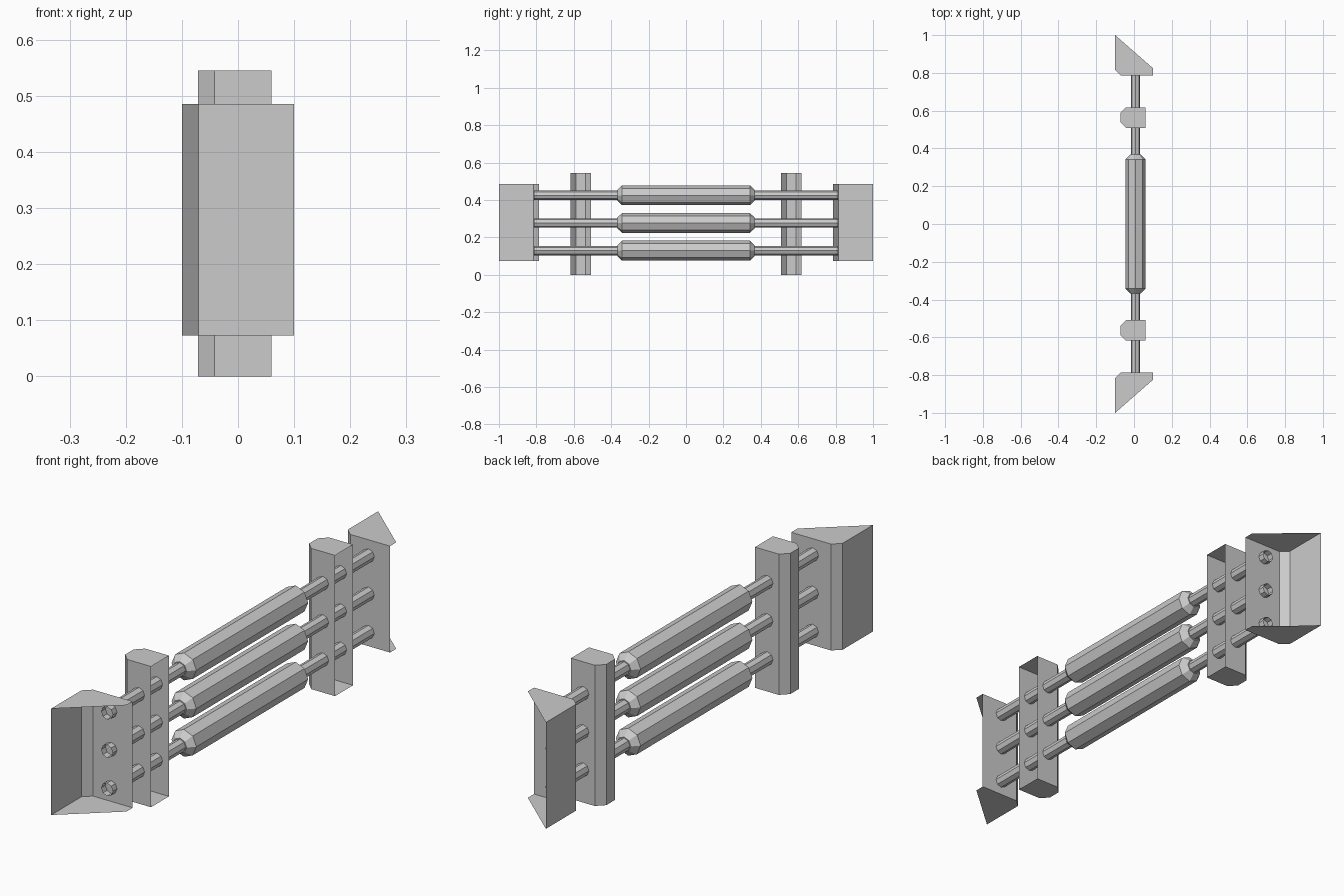
import bpy, bmesh
from math import cos, sin, tau

if "Cube" in bpy.data.objects:
    bpy.data.objects.remove(bpy.data.objects["Cube"])


def make_object(name, bm):
    mesh = bpy.data.meshes.new(name)
    bm.to_mesh(mesh)
    bm.free()
    obj = bpy.data.objects.new(name, mesh)
    bpy.context.collection.objects.link(obj)
    return obj


def open_prism(name, outline, z0, z1, open_sides):
    """Upright shell from a counter-clockwise outline, mirrored to both ends."""
    bm = bmesh.new()
    low = [bm.verts.new((x, y, z0)) for x, y in outline]
    high = [bm.verts.new((x, y, z1)) for x, y in outline]
    bm.faces.new(low[::-1])
    bm.faces.new(high)
    n = len(outline)
    for i in range(n):
        if i not in open_sides:
            j = (i + 1) % n
            bm.faces.new((low[i], low[j], high[j], high[i]))
    obj = make_object(name, bm)
    mirror = obj.modifiers.new("both_ends", 'MIRROR')
    mirror.use_axis = (False, True, False)
    mirror.use_mirror_merge = False
    return obj


def turned_bar(name, x, z, profile, sides=8):
    """Open-ended faceted bar along y from (y, radius) stations."""
    bm = bmesh.new()
    rings = [[bm.verts.new((x + r * cos(tau * i / sides), y, z + r * sin(tau * i / sides)))
              for i in range(sides)] for y, r in profile]
    for a, b in zip(rings, rings[1:]):
        for i in range(sides):
            j = (i + 1) % sides
            bm.faces.new((a[i], b[i], b[j], a[j]))
    return make_object(name, bm)


# Wedge-shaped end brackets, open on the slanted side
open_prism("end_bracket",
           [(0.10, 0.787), (0.10, 0.825), (-0.10, 1.0), (-0.10, 0.815), (-0.07, 0.787)],
           0.073, 0.485, {0, 1})

# Chamfered upright posts, open on the +x side
open_prism("post",
           [(0.06, 0.508), (0.06, 0.618), (-0.042, 0.618),
            (-0.071, 0.589), (-0.071, 0.537), (-0.042, 0.508)],
           0.0, 0.545, {0})

# Three octagonal bars with thick tapered middles
half = [(0.367, 0.025), (0.367, 0.029), (0.342, 0.053)]
half = [(0.813, 0.025)] + half
profile = [(-y, r) for y, r in half] + half[::-1]
for k in range(3):
    turned_bar(f"bar_{k + 1}", 0.008, 0.129 + 0.148 * k, profile)
